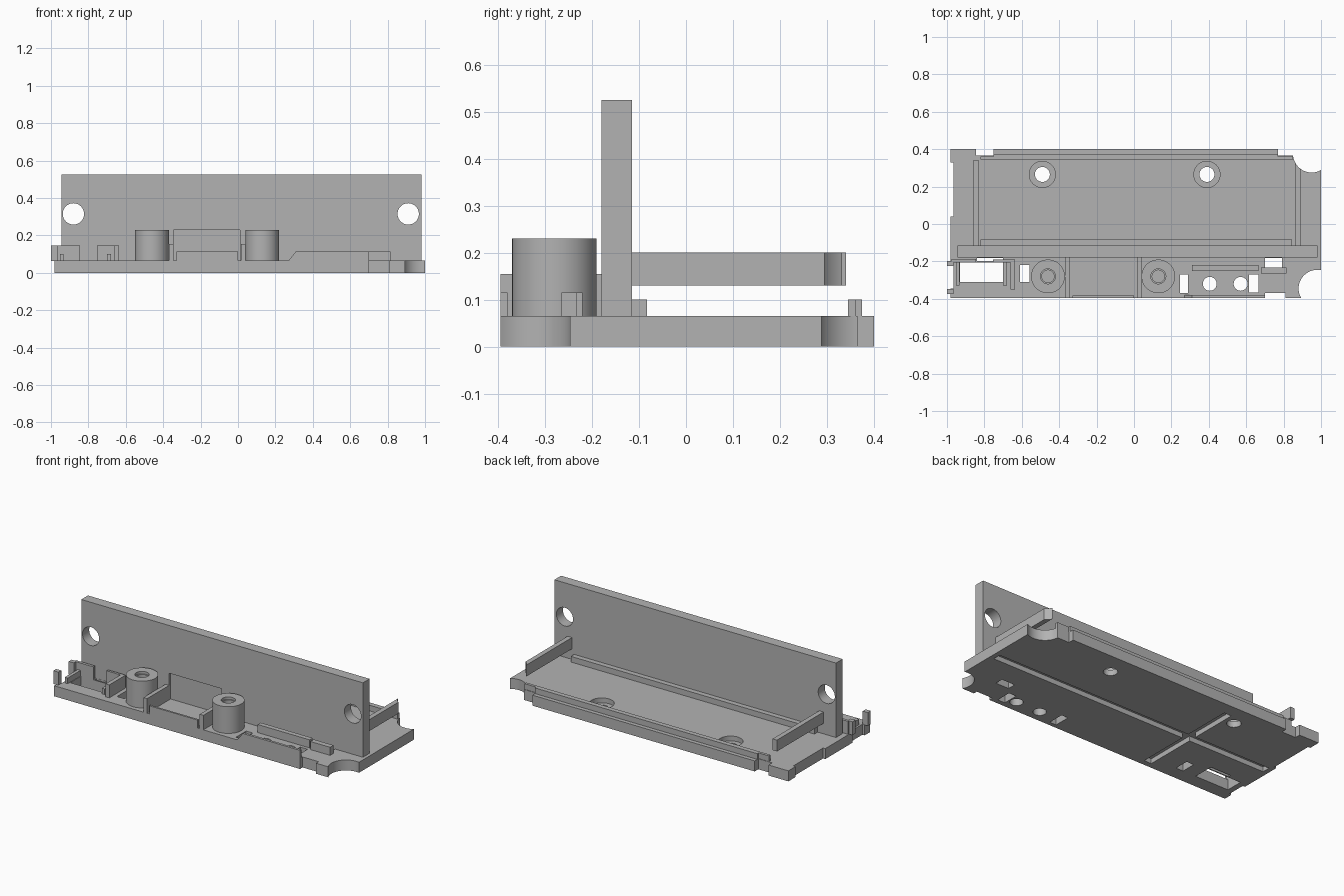
import bpy, bmesh, math
from mathutils import Matrix

old = bpy.data.objects.get("Cube")
if old:
    bpy.data.objects.remove(old, do_unlink=True)

grey = bpy.data.materials.new("grey plastic")
grey.use_nodes = True
grey.diffuse_color = (0.45, 0.45, 0.45, 1)
grey.node_tree.nodes["Principled BSDF"].inputs["Base Color"].default_value = grey.diffuse_color

T = 0.065      # top of the base plate
FLOOR = -0.05  # lower end of through cuts


def finish(name, bm):
    mesh = bpy.data.meshes.new(name)
    bmesh.ops.recalc_face_normals(bm, faces=bm.faces)
    bm.to_mesh(mesh)
    bm.free()
    mesh.materials.append(grey)
    ob = bpy.data.objects.new(name, mesh)
    bpy.context.collection.objects.link(ob)
    return ob


def box(name, x0, x1, y0, y1, z0=T, z1=0.1):
    bm = bmesh.new()
    bmesh.ops.create_cube(bm, size=1)
    for v in bm.verts:
        v.co = ((x0 + x1) / 2 + v.co.x * (x1 - x0),
                (y0 + y1) / 2 + v.co.y * (y1 - y0),
                (z0 + z1) / 2 + v.co.z * (z1 - z0))
    return finish(name, bm)


def rod(name, x, y, r, z0, z1, along_y=False):
    """Cylinder along z, or along y with y as its height and z0..z1 as its y range."""
    bm = bmesh.new()
    mid = (z0 + z1) / 2
    if along_y:
        m = Matrix.Translation((x, mid, y)) @ Matrix.Rotation(math.pi / 2, 4, 'X')
    else:
        m = Matrix.Translation((x, y, mid))
    bmesh.ops.create_cone(bm, cap_ends=True, segments=48, radius1=r, radius2=r,
                          depth=z1 - z0, matrix=m)
    return finish(name, bm)


def hole(x, y, r, z0=FLOOR, z1=0.5):
    return rod("cutter", x, y, r, z0, z1)


def slot(x0, x1, y0, y1, z0=FLOOR, z1=0.5):
    return box("cutter", x0, x1, y0, y1, z0, z1)


def carve(ob, cutters):
    for c in cutters:
        mod = ob.modifiers.new("cut", 'BOOLEAN')
        mod.operation, mod.solver, mod.object = 'DIFFERENCE', 'EXACT', c
    bpy.context.view_layer.update()
    done = bpy.data.meshes.new_from_object(ob.evaluated_get(bpy.context.evaluated_depsgraph_get()))
    ob.modifiers.clear()
    ob.data = done
    for c in cutters:
        bpy.data.objects.remove(c, do_unlink=True)
    done.polygons.foreach_set("use_smooth", [True] * len(done.polygons))
    done.set_sharp_from_angle(angle=math.radians(30))


def corner_cuts():
    return [hole(0.98, -0.345, 0.1), hole(0.95, 0.375, 0.1)]


# Base plate: stepped edges, rounded corner bites, windows, screw holes, grooves beneath
base = box("base_plate", -0.98, 1, -0.395, 0.4, 0, T)
cuts = corner_cuts()
cuts += [slot(-0.845, -0.75, 0.365, 0.5), slot(0.77, 0.9, 0.365, 0.5),
         slot(-1.1, -0.965, 0.04, 0.33),
         slot(-0.93, -0.7, -0.31, -0.205), slot(-0.84, -0.7, -0.198, -0.181),
         slot(-1.1, -0.965, -0.345, -0.225),
         slot(-0.61, -0.56, -0.31, -0.22), slot(0.245, 0.29, -0.37, -0.27),
         slot(0.615, 0.665, -0.365, -0.27), slot(0.7, 0.79, -0.232, -0.181),
         slot(0.7, 0.81, -0.5, -0.37),
         hole(0.405, -0.32, 0.037), hole(0.57, -0.32, 0.037)]
for x in (-0.49, 0.39):
    cuts += [hole(x, 0.265, 0.04), hole(x, 0.265, 0.07, 0.035)]
cuts += [slot(-0.95, 0.97, -0.035, 0.015, FLOOR, 0.03),
         slot(-0.425, -0.375, -0.36, 0.32, FLOOR, 0.03)]
carve(base, cuts)

# Upright wall with two round holes and a shallow front recess
wall = box("upright_wall", -0.945, 0.98, -0.18, -0.115, T, 0.525)
carve(wall, [rod("cutter", x, 0.315, 0.057, -0.4, 0.1, True) for x in (-0.88, 0.91)]
      + [slot(-0.345, 0.012, -0.3, -0.165, 0, 0.23)])

# Arms reaching back from the wall
box("right_arm", -0.86, -0.83, -0.115, 0.34, 0.13, 0.2)
left_arm = box("left_arm", 0.86, 0.89, -0.115, 0.36, 0.13, 0.2)
carve(left_arm, corner_cuts()[1:])
for spare in [o for o in bpy.data.objects if o.name.startswith("cutter")]:
    bpy.data.objects.remove(spare, do_unlink=True)

# Low ridges on the base behind the wall
box("wall_foot_ridge", -0.82, 0.845, -0.115, -0.083)
box("rear_ridge", -0.82, 0.85, 0.345, 0.362)
box("rear_ridge_middle", -0.75, 0.77, 0.362, 0.375)

# Screw bosses with blind holes
for name, x in (("right_boss", -0.46), ("left_boss", 0.13)):
    boss = rod(name, x, -0.28, 0.09, T, 0.23)
    carve(boss, [hole(x, -0.28, 0.033, 0.1), hole(x, -0.28, 0.04, 0.215)])

# Bay between the bosses
box("bay_right_wall", -0.37, -0.345, -0.395, -0.18, T, 0.155)
box("bay_left_wall", 0.015, 0.04, -0.395, -0.18, T, 0.155)
box("bay_front_lip", -0.33, 0, -0.395, -0.383, T, 0.115)

# Front lip with a sloped end, and the rails behind it
lip = box("front_lip", 0.27, 0.7, -0.395, -0.38, T, 0.115)
for v in lip.data.vertices:
    if v.co.x < 0.3 and v.co.z > 0.1:
        v.co.x = 0.31
box("inner_rail", 0.31, 0.665, -0.25, -0.22, T, 0.115)
box("side_clip", 0.68, 0.815, -0.265, -0.232, T, 0.115)

# Connector frame at the right end
for y in (-0.375, -0.225):
    box("frame_post", -1, -0.965, y, y + 0.028, T - 0.002, 0.145)
box("frame_back_outer", -0.975, -0.845, -0.205, -0.188, T, 0.145)
box("frame_back_inner", -0.755, -0.635, -0.205, -0.19, T, 0.145)
box("frame_side", -0.66, -0.635, -0.35, -0.19, T, 0.145)
for x in (-0.953, -0.7):
    box("frame_low_rail", x, x + 0.02, -0.33, -0.2)
